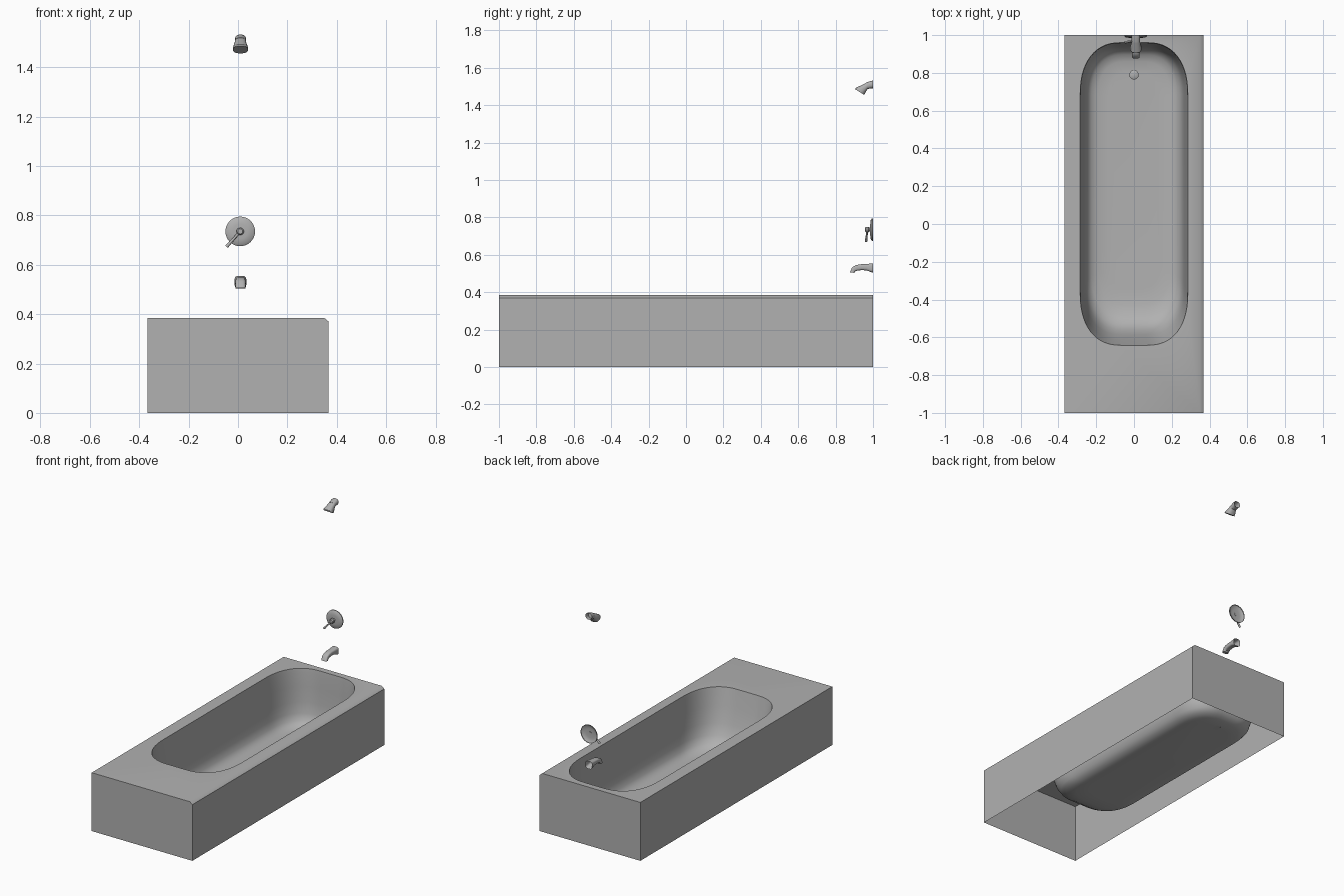
import bpy, bmesh
from math import sin, cos, pi, radians
from mathutils import Vector

if "Cube" in bpy.data.objects:
    bpy.data.objects.remove(bpy.data.objects["Cube"])

grey = bpy.data.materials.new("mid_grey")
grey.diffuse_color = (.44, .44, .44, 1)
grey.use_nodes = True
grey.node_tree.nodes["Principled BSDF"].inputs["Base Color"].default_value = grey.diffuse_color


def finish(bm, name, angle=35):
    bmesh.ops.recalc_face_normals(bm, faces=bm.faces)
    me = bpy.data.meshes.new(name)
    bm.to_mesh(me)
    bm.free()
    me.materials.append(grey)
    ob = bpy.data.objects.new(name, me)
    bpy.context.collection.objects.link(ob)
    bpy.ops.object.select_all(action='DESELECT')
    ob.select_set(True)
    bpy.context.view_layer.objects.active = ob
    bpy.ops.object.shade_smooth_by_angle(angle=radians(angle))
    return ob


def spow(v, p):
    return abs(v) ** p * (1 if v >= 0 else -1)


def bridge(bm, a, b):
    n = len(a)
    for i in range(n):
        bm.faces.new((a[i], a[(i + 1) % n], b[(i + 1) % n], b[i]))


def loft(name, rings, open_back=False):
    """Skin a list of rings; wall-mounted parts stay open at the back."""
    bm = bmesh.new()
    loops = [[bm.verts.new(p) for p in r] for r in rings]
    for a, b in zip(loops, loops[1:]):
        bridge(bm, a, b)
    if not open_back:
        bm.faces.new(loops[0])
    bm.faces.new(loops[-1])
    return finish(bm, name)


def section(top, bot, hw, e=2.0, n=16, cx=0.010):
    """Superellipse ring spanning two (y, z) points, half width hw in x."""
    t, b = Vector((cx, *top)), Vector((cx, *bot))
    c, h = (t + b) / 2, (t - b) / 2
    return [c + Vector((hw * spow(cos(a), 2 / e), 0, 0)) + h * spow(sin(a), 2 / e)
            for a in (2 * pi * (i + .5) / n for i in range(n))]


def lathe(name, rings, x, z, n=32, open_back=False):
    """Round part on an axis along y; rings are (y, radius)."""
    return loft(name, [[(x + r * cos(2 * pi * i / n), y, z + r * sin(2 * pi * i / n))
                        for i in range(n)] for y, r in rings], open_back)


def basin_ring(hw, y0, y1, z, rx, ry, n=14):
    """Rounded rectangle with elliptical corners."""
    out = []
    for q, (sx, yc, sy) in enumerate(((1, y1, 1), (-1, y1, 1), (-1, y0, -1), (1, y0, -1))):
        for i in range(n + 1):
            a = pi / 2 * (q + i / n)
            out.append((sx * (hw - rx) + rx * spow(cos(a), .86),
                        yc - sy * ry + ry * spow(sin(a), .86), z))
    return out


# tub shell: apron walls with a chamfered right edge, rim, and basin (open underneath)
H, W, FLOOR = .385, .367, .018
bm = bmesh.new()
prof = [(-W, 0), (-W, H), (W - .018, H), (W, H - .015), (W, 0)]
front, back = [[bm.verts.new((x, y, z)) for x, z in prof] for y in (-1, 1)]
bm.faces.new(front)
bm.faces.new(back)
for i in (0, 2, 3):
    bm.faces.new((front[i], front[i + 1], back[i + 1], back[i]))

rings = [(.285, -.642, .960, H, .215, .28),
         (.282, -.636, .957, .36, .213, .277),
         (.275, -.614, .952, .27, .208, .27),
         (.267, -.586, .945, .17, .20, .26),
         (.259, -.558, .936, .10, .195, .25),
         (.246, -.526, .922, .058, .185, .235),
         (.225, -.484, .897, .034, .17, .215),
         (.190, -.425, .860, .022, .14, .185),
         (.135, -.350, .800, FLOOR, .10, .14)]
loops = [[bm.verts.new(p) for p in basin_ring(*r)] for r in rings]
for a, b in zip(loops, loops[1:]):
    bridge(bm, a, b)
bm.faces.new(loops[-1])

outer = [front[1], front[2], back[2], back[1]]
edges = []
for loop in (outer, loops[0]):
    for i, v in enumerate(loop):
        w = loop[(i + 1) % len(loop)]
        edges.append(bm.edges.get((v, w)) or bm.edges.new((v, w)))
bmesh.ops.triangle_fill(bm, edges=edges, use_beauty=True, normal=(0, 0, 1))
tub = finish(bm, "tub", 45)

# drain cover on the basin floor
loft("drain", [[(r * cos(2 * pi * i / 24), .79 + r * sin(2 * pi * i / 24), z)
                for i in range(24)]
               for r, z in ((.025, FLOOR), (.025, FLOOR + .010), (.015, FLOOR + .015))])

# spout, swept from the wall and bending down at its tip
loft("spout", [section((1, .555), (1, .505), .024, 4),
               section((.988, .554), (.988, .508), .023, 4),
               section((.965, .551), (.965, .517), .021, 3.5),
               section((.935, .550), (.938, .518), .020, 3.5),
               section((.908, .545), (.918, .516), .020, 3.5),
               section((.888, .533), (.905, .512), .020, 3.5),
               section((.876, .506), (.900, .504), .020, 3.5)], True)

# valve plate, stem and knob
VX, VZ = .009, .735
lathe("valve_plate", [(1, .060), (.994, .060), (.988, .052), (.985, .03)], VX, VZ, 32, True)
lathe("valve_stem", [(.987, .010), (.970, .010)], VX, VZ, 16)
lathe("valve_knob", [(.978, .012), (.974, .015), (.963, .015), (.957, .010)], VX, VZ, 20)

# lever handle angled down to the left
d = Vector((-.055, 0, -.062))
u = Vector((d.z, 0, -d.x)).normalized()
lever = []
for t, y, r in ((0, .968, .006), (.4, .967, .005), (.8, .964, .006), (1, .963, .007)):
    c = Vector((VX, y, VZ)) + d * t
    lever.append([c + u * r * cos(2 * pi * i / 12) + Vector((0, r * sin(2 * pi * i / 12), 0))
                  for i in range(12)])
loft("valve_lever", lever)

# shower arm and flared head
loft("shower_arm", [section((1, 1.532), (1, 1.490), .023, 2.6),
                    section((.988, 1.530), (.988, 1.490), .023, 2.6),
                    section((.960, 1.520), (.970, 1.486), .022, 2.6)], True)
loft("shower_head", [section((.966, 1.521), (.972, 1.488), .022, 2.6),
                     section((.945, 1.511), (.966, 1.479), .024, 2.6),
                     section((.906, 1.492), (.956, 1.460), .031, 2.6),
                     section((.904, 1.486), (.952, 1.456), .030, 2.6)])
